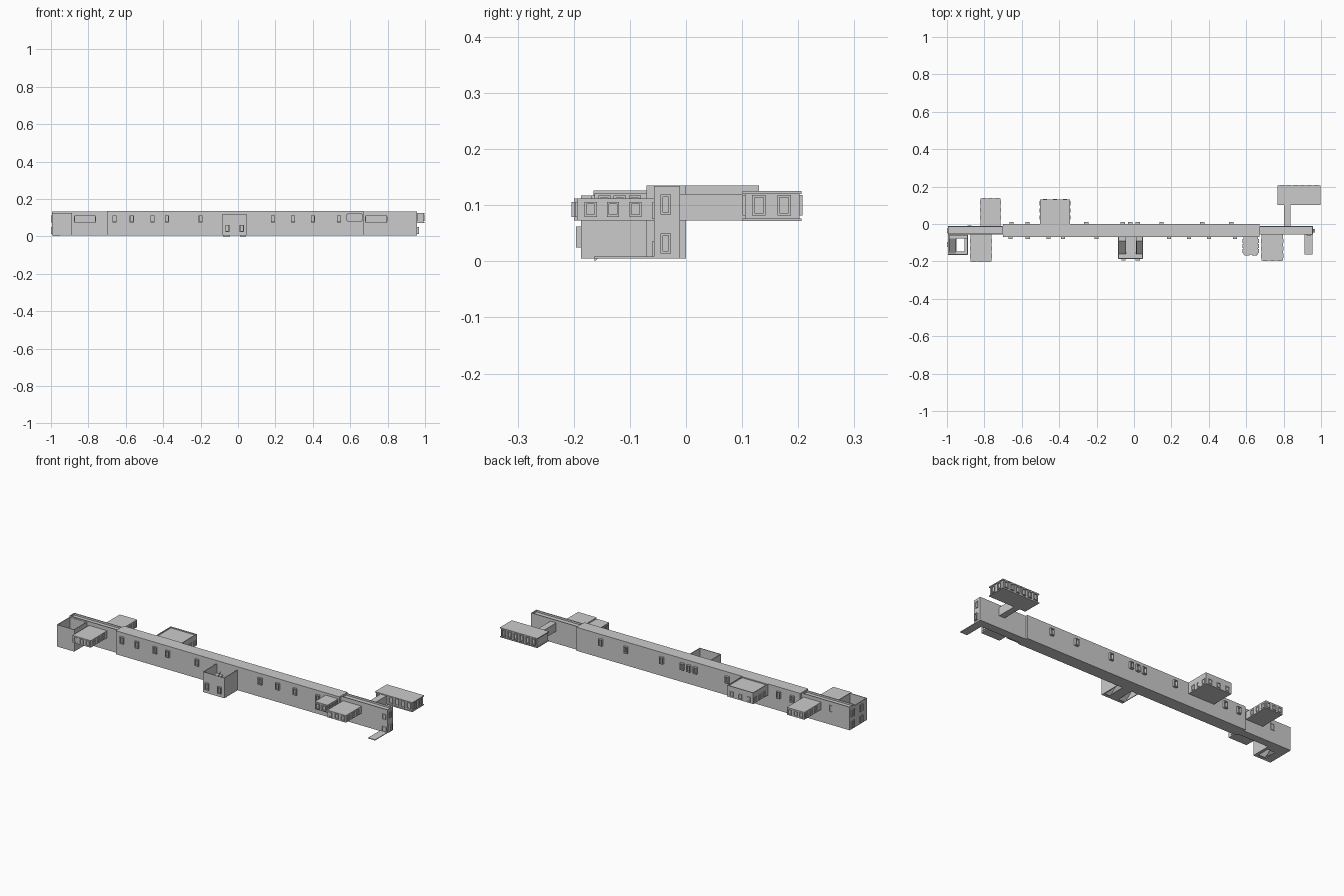
import bpy, bmesh


def solid(name, boxes):
    """One object from a list of boxes (x0, x1, y0, y1, z0, z1)."""
    bm = bmesh.new()
    for x0, x1, y0, y1, z0, z1 in boxes:
        vs = bmesh.ops.create_cube(bm, size=1)["verts"]
        for v in vs:
            v.co.x = x1 if v.co.x > 0 else x0
            v.co.y = y1 if v.co.y > 0 else y0
            v.co.z = z1 if v.co.z > 0 else z0
    me = bpy.data.meshes.new(name)
    bm.to_mesh(me)
    bm.free()
    ob = bpy.data.objects.new(name, me)
    bpy.context.collection.objects.link(ob)
    return ob


def walls(x0, x1, y0, y1, z0, z1, t=0.004):
    """Four thin walls around a rectangle."""
    return [(x0, x1, y0, y0 + t, z0, z1), (x0, x1, y1 - t, y1, z0, z1),
            (x0, x0 + t, y0 + t, y1 - t, z0, z1), (x1 - t, x1, y0 + t, y1 - t, z0, z1)]


def pod(name, x0, x1, y0, y1, z0, z1, rim=0.0):
    """Room block; a rim leaves a low parapet around a sunken roof."""
    boxes = [(x0, x1, y0, y1, z0, z1 - rim)]
    if rim:
        boxes += walls(x0, x1, y0, y1, z1 - rim, z1)
    return solid(name, boxes)


def frame(axis, at, depth, c, z0, z1, w=0.022, t=0.004):
    """Window surround on a wall; depth is signed along the wall normal."""
    a, b = sorted((at, at + depth))
    bars = [(c - w / 2, c - w / 2 + t, z0, z1), (c + w / 2 - t, c + w / 2, z0, z1),
            (c - w / 2 + t, c + w / 2 - t, z0, z0 + t), (c - w / 2 + t, c + w / 2 - t, z1 - t, z1)]
    if axis == "y":
        return [(l, r, a, b, lo, hi) for l, r, lo, hi in bars]
    return [(a, b, l, r, lo, hi) for l, r, lo, hi in bars]


def windows(name, axis, at, depth, centres, z0, z1, w=0.022):
    solid(name, [b for c in centres for b in frame(axis, at, depth, c, z0, z1, w)])


def spread(a, b, n):
    return [a + (b - a) * (i + 0.5) / n for i in range(n)]


def ramp(name, x0, x1, y0, y1, z0, z1, t=0.005):
    """Sloping stair slab rising from y0 to y1."""
    ob = solid(name, [(x0, x1, y0, y1, 0, t)])
    for v in ob.data.vertices:
        v.co.z += z0 if abs(v.co.y - y0) < 1e-4 else z1


# Long corridor and its narrower end sections
pod("main_corridor", -0.70, 0.67, -0.07, 0.0, 0.005, 0.135)
pod("left_section", -0.995, -0.70, -0.055, -0.012, 0.005, 0.133, 0.01)
pod("right_section", 0.67, 0.957, -0.057, -0.011, 0.005, 0.134, 0.01)

# Corridor windows
windows("front_windows", "y", -0.07, -0.01,
        [-0.66, -0.568, -0.457, -0.38, -0.2, 0.187, 0.294, 0.4, 0.54], 0.075, 0.112)
windows("back_windows", "y", 0.0, 0.012,
        [-0.655, -0.57, -0.255, -0.06, -0.02, 0.02, 0.147, 0.365, 0.52], 0.075, 0.112)
for z0, z1, d in ((0.014, 0.05, 0.01), (0.083, 0.119, 0.004)):
    windows("right_end_window", "x", 0.957, d, [-0.036], z0, z1, 0.018)
windows("right_front_window", "y", -0.057, -0.004, [0.935], 0.075, 0.105)
windows("left_back_window", "y", -0.012, 0.003, [-0.88], 0.075, 0.112)
for z0, z1 in ((0.014, 0.05), (0.075, 0.112)):
    windows("left_end_windows", "x", -0.995, -0.006, [-0.036, -0.11], z0, z1, 0.026)

# Raised rooms hanging off the corridor: bounds, parapet, open side (+1 back, -1 front)
pods = [
    ("front_left_room", -0.875, -0.763, -0.2, -0.055, 0.073, 0.112, 0.0, -1),
    ("front_right_room", 0.683, 0.797, -0.194, -0.057, 0.073, 0.112, 0.0, -1),
    ("back_left_room", -0.82, -0.713, -0.012, 0.136, 0.073, 0.114, 0.0, 1),
    ("back_large_room", -0.503, -0.343, 0.0, 0.13, 0.073, 0.135, 0.006, 1),
]
for name, x0, x1, y0, y1, z0, z1, rim, side in pods:
    pod(name, x0, x1, y0, y1, z0, z1, rim)
    wy0, wy1 = (-0.19, -0.07) if side < 0 else (0.015, y1)
    windows(name + "_end_windows", "y", y0 if side < 0 else y1, side * 0.004,
            spread(x0, x1, 3), z0 + 0.006, 0.106)
    for at, d in ((x0, -0.003), (x1, 0.003)):
        windows(name + "_side_windows", "x", at, d, spread(wy0, wy1, 3), z0 + 0.006, 0.106)

# Small glazed bay at the front right
pod("front_bay", 0.585, 0.663, -0.163, -0.07, 0.08, 0.122)
windows("front_bay_end_windows", "y", -0.163, -0.006, [0.604, 0.644], 0.086, 0.117, 0.026)
for at, d in ((0.585, -0.004), (0.663, 0.004)):
    windows("front_bay_side_windows", "x", at, d, [-0.145, -0.118, -0.091], 0.086, 0.117)

# Hall behind the right end, on a short connecting passage
pod("hall_passage", 0.803, 0.838, -0.012, 0.105, 0.073, 0.12)
pod("back_right_hall", 0.772, 0.992, 0.105, 0.202, 0.073, 0.12)
solid("hall_roof", [(0.768, 0.997, 0.101, 0.206, 0.12, 0.125)])
solid("hall_floor", [(0.768, 0.997, 0.101, 0.206, 0.072, 0.076)])
for at, d in ((0.105, -0.004), (0.202, 0.006)):
    windows("hall_windows", "y", at, d, spread(0.772, 0.992, 6), 0.082, 0.118, 0.024)
windows("hall_side_windows", "x", 0.992, 0.005, [0.13, 0.175], 0.082, 0.118, 0.024)

# Roofless central stair room
solid("centre_room_walls", walls(-0.085, 0.047, -0.187, -0.066, 0.005, 0.117))
solid("centre_room_floor", [(-0.043, 0.012, -0.187, -0.066, 0.005, 0.009),
                            (-0.083, -0.043, -0.185, -0.16, 0.005, 0.009),
                            (0.012, 0.045, -0.185, -0.16, 0.005, 0.009)])
for x0, x1, xr in ((-0.081, -0.043, -0.046), (0.012, 0.043, 0.012)):
    ramp("centre_stair", x0, x1, -0.163, -0.092, 0.0, 0.06)
    solid("centre_landing", [(x0, x1, -0.092, -0.07, 0.06, 0.065)])
    ramp("centre_stair_rail", xr, xr + 0.003, -0.16, -0.092, 0.025, 0.085, 0.008)
windows("centre_room_windows", "y", -0.187, -0.009, [-0.057, 0.02], 0.025, 0.062)

# Roofless left stair room with an opening in its floor
solid("left_room_walls", walls(-0.995, -0.888, -0.165, -0.053, 0.005, 0.126))
solid("left_room_floor", [(-0.995, -0.95, -0.165, -0.055, 0.005, 0.009),
                          (-0.905, -0.888, -0.165, -0.055, 0.005, 0.009),
                          (-0.95, -0.905, -0.165, -0.146, 0.005, 0.009),
                          (-0.95, -0.905, -0.077, -0.055, 0.005, 0.009)])
ramp("left_stair", -0.99, -0.952, -0.16, -0.078, 0.003, 0.06)
solid("left_landing", [(-0.99, -0.892, -0.078, -0.058, 0.06, 0.065)])

# Ground-level entry path at the right end
solid("entry_path", [(0.912, 0.955, -0.164, -0.055, 0.005, 0.009)])
windows("entry_doorway", "y", -0.057, -0.003, [0.935], 0.006, 0.036, 0.028)
